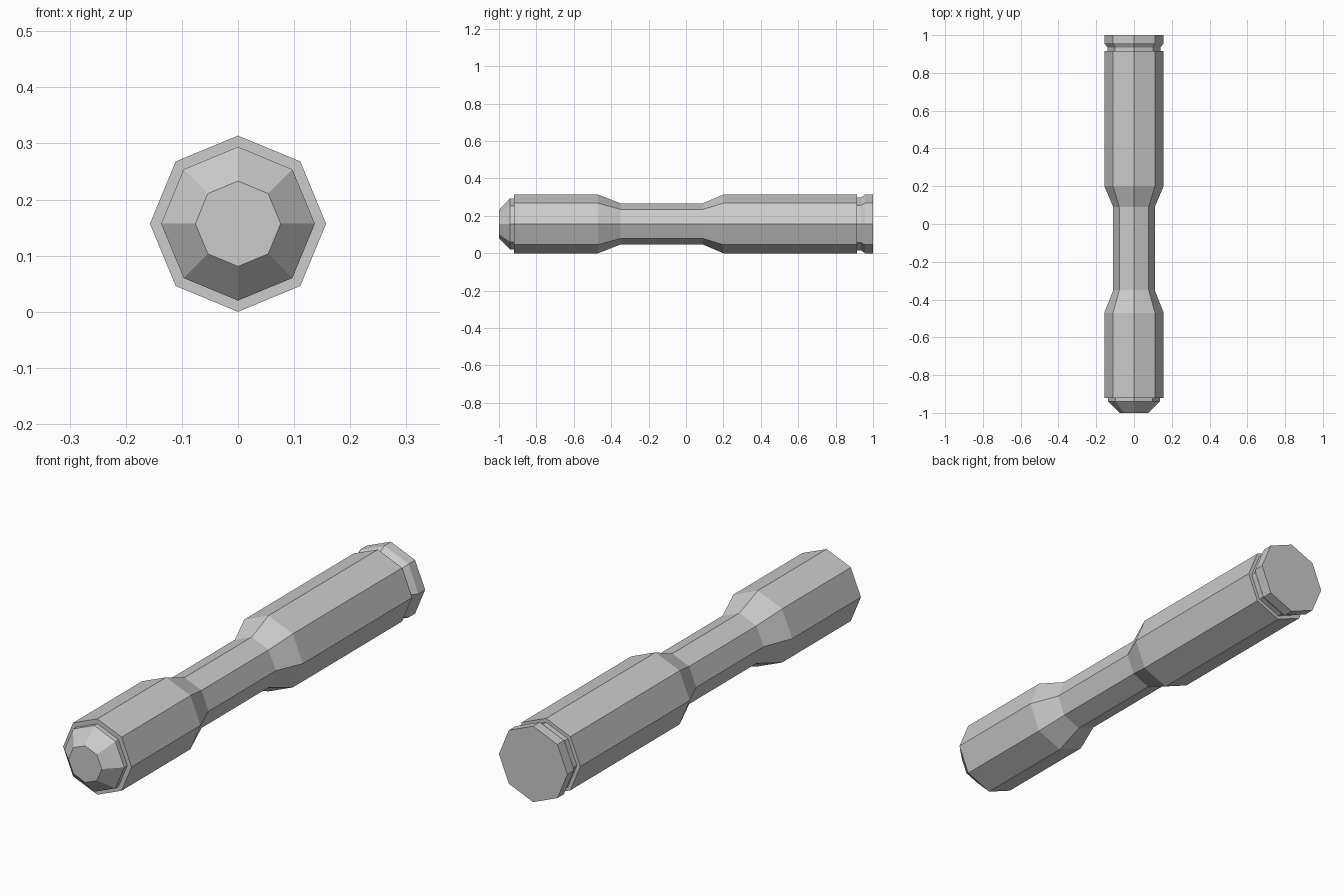
import bpy, bmesh
from math import cos, sin, pi

if "Cube" in bpy.data.objects:
    bpy.data.objects.remove(bpy.data.objects["Cube"])

SIDES = 8
AXIS_Z = 0.157


def turned_part(name, profile, cap_front=False, cap_back=False):
    """Turn (y, radius) points into an eight-sided solid around the y axis."""
    bm = bmesh.new()
    rings = [[bm.verts.new((r * cos(2 * pi * i / SIDES), y, AXIS_Z + r * sin(2 * pi * i / SIDES)))
              for i in range(SIDES)] for y, r in profile]
    for a, b in zip(rings, rings[1:]):
        for i in range(SIDES):
            j = (i + 1) % SIDES
            bm.faces.new((a[i], a[j], b[j], b[i]))
    if cap_front:
        bm.faces.new(rings[0])
    if cap_back:
        bm.faces.new(rings[-1][::-1])
    # Faces are wound consistently; make them point away from the axis
    bm.normal_update()
    flip = []
    for f in bm.faces:
        if len(f.verts) == SIDES:
            outward = f.normal.y * f.calc_center_median().y > 0
            if not outward:
                flip.append(f)
        else:
            flip.append(f)
    # Side quads built above wind inward-to-outward along +y, so check one
    quad = next(f for f in bm.faces if len(f.verts) == 4 and abs(f.normal.y) < 0.9)
    c = quad.calc_center_median()
    if quad.normal.x * c.x + quad.normal.z * (c.z - AXIS_Z) > 0:
        flip = [f for f in flip if len(f.verts) == SIDES]
    bmesh.ops.reverse_faces(bm, faces=flip)
    mesh = bpy.data.meshes.new(name)
    bm.to_mesh(mesh)
    bm.free()
    obj = bpy.data.objects.new(name, mesh)
    bpy.context.collection.objects.link(obj)
    return obj


# Chamfered nose at the front
turned_part("nose", [(-1.0, 0.076), (-0.94, 0.137), (-0.92, 0.137)], cap_front=True)

# Handle body with its narrow grip and the shoulder behind the nose
turned_part("handle_body", [(-0.92, 0.137), (-0.92, 0.157), (-0.47, 0.157), (-0.35, 0.11),
                            (0.09, 0.11), (0.20, 0.157), (0.915, 0.157), (0.915, 0.141)])

# Grooved cap at the back
turned_part("end_cap", [(0.915, 0.141), (0.935, 0.141), (0.957, 0.157), (1.0, 0.157)], cap_back=True)
